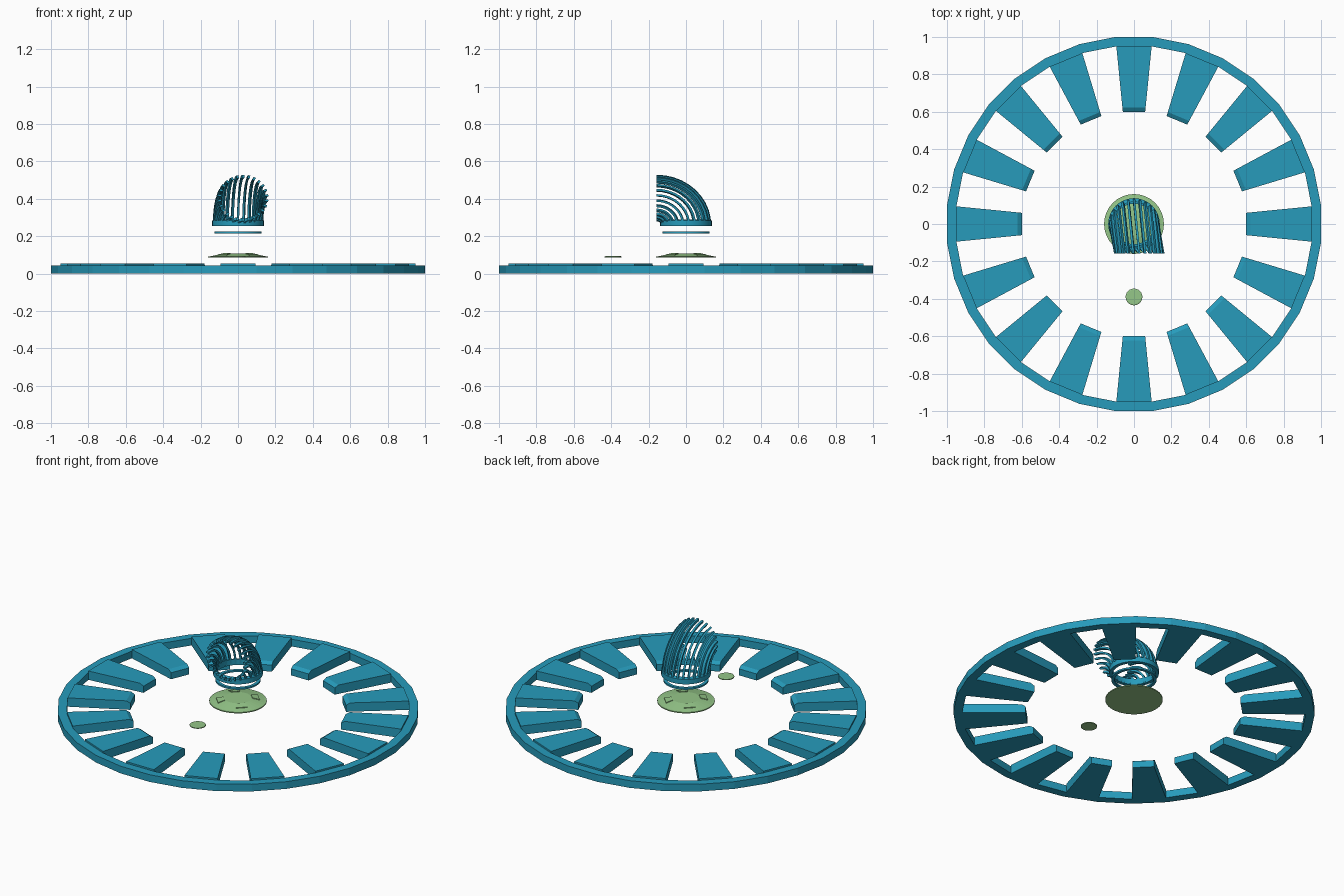
import bpy, bmesh
from math import sin, cos, pi, radians
from mathutils import Vector

if "Cube" in bpy.data.objects:
    bpy.data.objects.remove(bpy.data.objects["Cube"])


def material(name, rgb):
    m = bpy.data.materials.new(name)
    m.diffuse_color = (*rgb, 1)
    m.use_nodes = True
    m.node_tree.nodes["Principled BSDF"].inputs["Base Color"].default_value = m.diffuse_color
    return m


TEAL = material("teal", (0.02, 0.33, 0.50))
GREEN = material("pale_green", (0.30, 0.57, 0.25))


def finish(name, bm, mat, smooth=False):
    bmesh.ops.recalc_face_normals(bm, faces=bm.faces)
    me = bpy.data.meshes.new(name)
    bm.to_mesh(me)
    bm.free()
    me.materials.append(mat)
    ob = bpy.data.objects.new(name, me)
    bpy.context.collection.objects.link(ob)
    if smooth:
        bpy.context.view_layer.objects.active = ob
        ob.select_set(True)
        bpy.ops.object.shade_smooth_by_angle(angle=radians(30))
        ob.select_set(False)
    return ob


def loft(bm, sections, closed=False):
    """Skin a list of equal-length closed sections."""
    rows = [[bm.verts.new(p) for p in s] for s in sections]
    n = len(rows[0])
    pairs = list(zip(rows, rows[1:])) + ([(rows[-1], rows[0])] if closed else [])
    for a, b in pairs:
        for i in range(n):
            j = (i + 1) % n
            bm.faces.new((a[i], a[j], b[j], b[i]))
    if not closed:
        bm.faces.new(rows[0])
        bm.faces.new(rows[-1])


def ring(bm, profile, sides, start=0.0, closed=True, centre=(0, 0)):
    """Turn an (r, z) profile round a vertical axis."""
    secs = []
    for r, z in profile:
        secs.append([(centre[0] + r * cos(start + 2 * pi * i / sides),
                      centre[1] + r * sin(start + 2 * pi * i / sides), z)
                     for i in range(sides)])
    loft(bm, secs, closed)


# Outer rim, 32 flat sides
bm = bmesh.new()
R = 1 / cos(pi / 32)
ring(bm, [(R, 0), (R, 0.044), (0.95 * R, 0.044), (0.95 * R, 0)], 32, pi / 32)
finish("outer_rim", bm, TEAL)

# Sixteen tapered slabs pointing inward
bm = bmesh.new()
slab = [(0.60, 0), (0.60, 0.04), (0.622, 0.054), (0.95, 0.054), (0.95, 0)]
for k in range(16):
    a = 2 * pi * k / 16
    u, v = Vector((cos(a), sin(a), 0)), Vector((-sin(a), cos(a), 0))
    loft(bm, [[u * r + v * s * r * 0.0995 + Vector((0, 0, z)) for r, z in slab]
              for s in (-1, 1)])
finish("rim_slabs", bm, TEAL)

# Shallow domed centre plate
bm = bmesh.new()
ring(bm, [(0.16, 0.086), (0.16, 0.092), (0.148, 0.093), (0.075, 0.108), (0.07, 0.108)],
     32, closed=False)
finish("centre_plate", bm, GREEN)

# Four thin pads on the plate slope
bm = bmesh.new()
for k in range(4):
    a = pi / 4 + k * pi / 2
    u, v = Vector((cos(a), sin(a), 0)), Vector((-sin(a), cos(a), 0))
    pad = [(0.078, 0.103), (0.078, 0.111), (0.118, 0.103), (0.118, 0.095)]
    loft(bm, [[u * r + v * s * r * 0.28 + Vector((0, 0, z)) for r, z in pad]
              for s in (-1, 1)])
finish("plate_pads", bm, GREEN)

# Small loose disc in front of the plate
bm = bmesh.new()
ring(bm, [(0.045, 0.087), (0.045, 0.092), (0.038, 0.094)], 24, closed=False, centre=(0, -0.39))
finish("small_disc", bm, GREEN)

# Thin gasket ring and the collar at the foot of the cage
bm = bmesh.new()
ring(bm, [(0.126, 0.215), (0.126, 0.225), (0.108, 0.225), (0.108, 0.215)], 48)
finish("gasket_ring", bm, TEAL, True)
bm = bmesh.new()
ring(bm, [(0.138, 0.254), (0.138, 0.284), (0.118, 0.290), (0.118, 0.254)], 48)
finish("cage_collar", bm, TEAL, True)

# Cage ribs: an elbow of bars turning from the collar to the open front
bm = bmesh.new()
PIVOT_Y, PIVOT_Z, LEAN, STEPS, RIBS = -0.157, 0.26, 0.028, 10, 26
for k in range(RIBS):
    a = 2 * pi * (k + 0.5) / RIBS
    secs = []
    for s in range(STEPS + 1):
        t = pi / 2 * s / STEPS
        sec = []
        for dr, dw in ((-0.009, -0.006), (0.009, -0.006), (0.009, 0.006), (-0.009, 0.006)):
            x = (0.126 + dr) * cos(a) - dw * sin(a)
            y = (0.126 + dr) * sin(a) + dw * cos(a)
            reach = y - PIVOT_Y
            sec.append((x + LEAN * (1 - cos(t)),
                        PIVOT_Y + reach * cos(t),
                        PIVOT_Z + reach * 0.92 * sin(t)))
        secs.append(sec)
    loft(bm, secs)
finish("cage_ribs", bm, TEAL, True)
